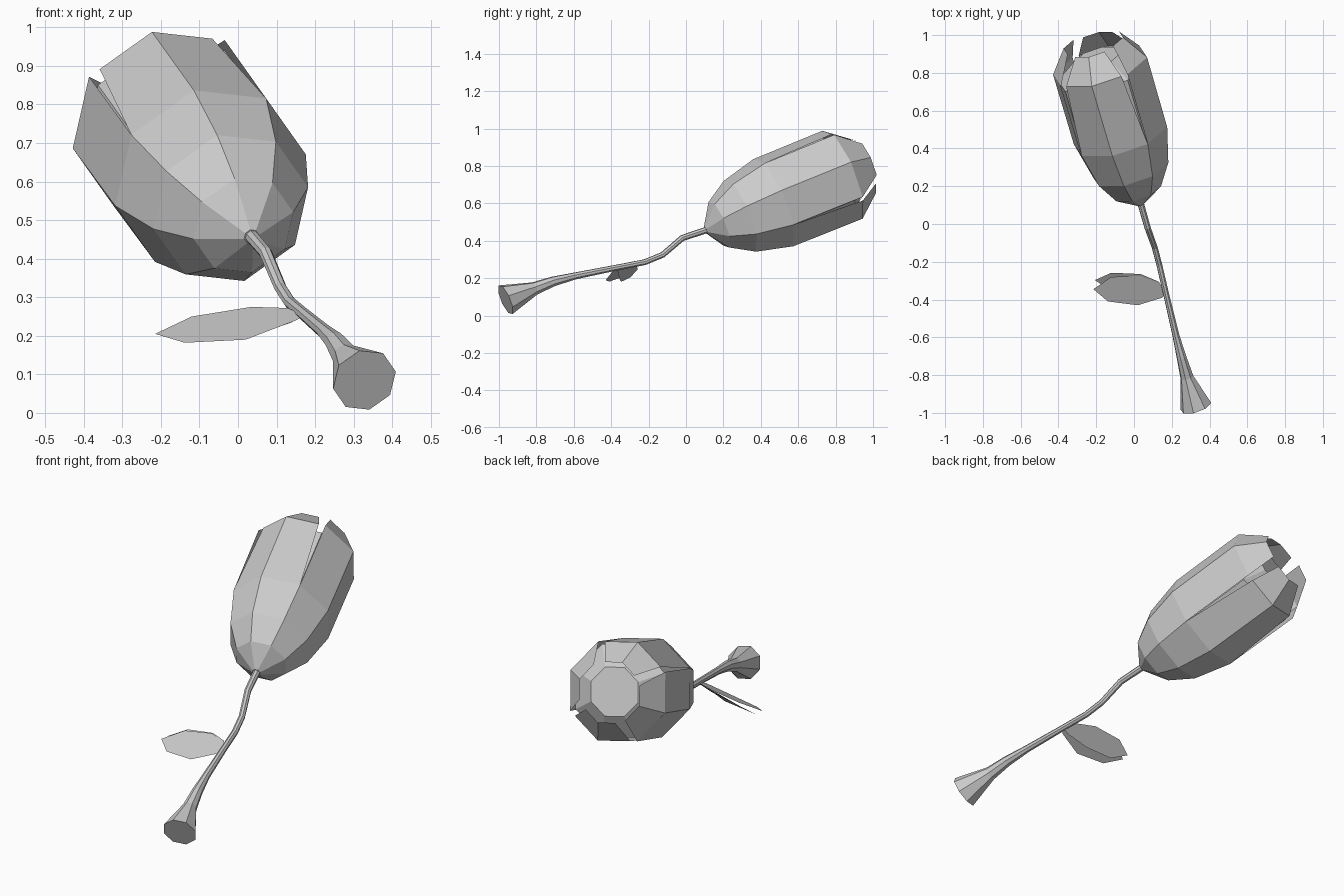
import bpy
from math import cos, sin, radians
from mathutils import Vector as V

if "Cube" in bpy.data.objects:
    bpy.data.objects.remove(bpy.data.objects["Cube"])

SIDES = 8
PHASE = 16  # degrees, turns the octagon cross-sections


def make(name, verts, faces):
    me = bpy.data.meshes.new(name)
    me.from_pydata([tuple(v) for v in verts], [], faces)
    me.update()
    ob = bpy.data.objects.new(name, me)
    bpy.context.collection.objects.link(ob)
    return ob


def frame(d):
    """Side and up vectors perpendicular to a direction."""
    d = d.normalized()
    side = d.cross(V((0, 0, 1))).normalized()
    return side, side.cross(d)


def point(c, fr, r, deg):
    a = radians(deg)
    return c + fr[0] * (r * cos(a)) + fr[1] * (r * sin(a))


def tube(name, rings):
    """Octagonal tube with end caps; rings are (centre, frame, radius)."""
    verts = [point(c, f, r, PHASE + 45 * k) for c, f, r in rings for k in range(SIDES)]
    faces = [(i * SIDES + k, i * SIDES + (k + 1) % SIDES,
              (i + 1) * SIDES + (k + 1) % SIDES, (i + 1) * SIDES + k)
             for i in range(len(rings) - 1) for k in range(SIDES)]
    n = len(verts)
    faces += [tuple(reversed(range(SIDES))), tuple(range(n - SIDES, n))]
    return make(name, verts, faces)


# Stem: curved path that flares at the cut end (x, y, z, radius)
path = [(.328, -.965, .085, .086), (.28, -.81, .145, .036), (.253, -.71, .183, .027),
        (.222, -.59, .213, .019), (.17, -.37, .257, .016), (.135, -.22, .286, .016),
        (.11, -.125, .325, .016), (.072, -.02, .415, .017), (.035, .11, .458, .018)]
pts = [V(p[:3]) for p in path]
rings = []
for i, p in enumerate(pts):
    if i == 0:
        d = V((-.33, 1, .43))
    else:
        d = pts[min(i + 1, len(pts) - 1)] - pts[i - 1]
    rings.append((p, frame(d), path[i][3]))
tube("stem", rings)

# Bud core: closed body inside the petals
base = V((.035, .105, .457))
axis = V((-.262, .893, .362)).normalized()
fr = frame(axis)
core = [(.0, .02), (.08, .126), (.205, .2), (.405, .247), (.78, .245), (.87, .13)]
tube("bud_core", [(base + axis * t, fr, r) for t, r in core])

# Petals: four, two facets each, bending inward at the tip
# rows are (distance along axis, radius, share of the facet kept)
wide = [(0, .022, 1), (.08, .136, 1), (.205, .211, 1), (.405, .26, 1), (.818, .262, 1), (.955, .165, .8)]
narrow = [(0, .022, 1), (.08, .136, 1), (.205, .211, 1), (.405, .26, 1), (.818, .262, .83), (.945, .16, .72)]


def petal(name, deg, rows):
    verts = []
    for t, r, keep in rows:
        c = base + axis * t
        mid = point(c, fr, r, deg)
        left, right = (mid.lerp(point(c, fr, r, deg + s), keep) for s in (-45, 45))
        verts += [left, mid, right]
    faces = [(3 * i + k, 3 * i + k + 1, 3 * i + k + 4, 3 * i + k + 3)
             for i in range(len(rows) - 1) for k in range(2)]
    make(name, verts, faces)


for name, k, rows in (("right_petal", 0, wide), ("top_petal", 2, narrow),
                      ("left_petal", 4, wide), ("bottom_petal", 6, narrow)):
    petal(name, PHASE + 45 * k, rows)

# Leaves: two flat blades fanning from the stem
make("front_leaf", [(.17, -.37, .25), (.13, -.31, .272), (.035, -.275, .275), (-.12, -.28, .25),
                    (-.215, -.345, .205), (-.138, -.41, .182), (.02, -.43, .19), (.15, -.39, .24)],
     [tuple(range(8))])
make("rear_leaf", [(.168, -.36, .255), (.13, -.305, .272), (.035, -.265, .273), (-.12, -.258, .248),
                   (-.207, -.297, .205), (-.135, -.345, .182), (.02, -.355, .193), (.14, -.365, .235)],
     [tuple(range(8))])
